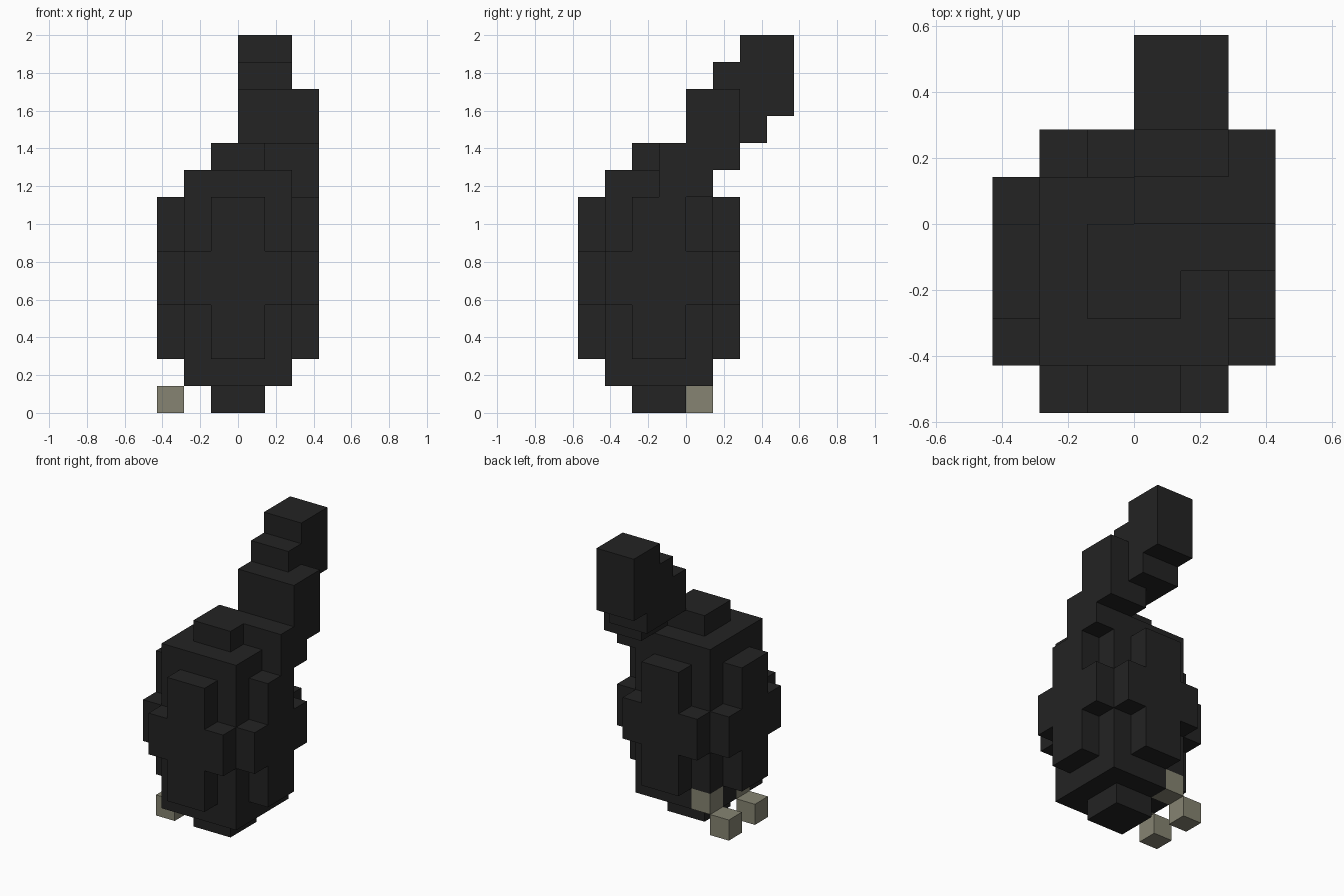
import bpy
import bmesh
import math
from itertools import product
from mathutils import Vector

cube = bpy.data.objects.get("Cube")
if cube:
    bpy.data.objects.remove(cube, do_unlink=True)

U = 2 / 14  # edge of one block


def material(name, rgb):
    m = bpy.data.materials.new(name)
    m.use_nodes = True
    m.diffuse_color = (*rgb, 1)
    m.node_tree.nodes["Principled BSDF"].inputs["Base Color"].default_value = (*rgb, 1)
    return m


BLACK = material("charcoal", (0.0168, 0.0168, 0.0168))
GREY = material("warm_grey", (0.238, 0.231, 0.168))


def box(x, y, z):
    """Cells of a block from (min, max) ranges, in block units."""
    return set(product(range(*x), range(*y), range(*z)))


def cross(axis, side):
    """Cross-shaped panel, one block thick, on one side of the torso."""
    if axis == "y":
        return box((-1, 1), side, (2, 8)) | box((-2, 2), side, (4, 6))
    return box(side, (-2, 0), (2, 8)) | box(side, (-3, 1), (4, 6))


# Feet: a toe block on the ground and an ankle block set into the torso
feet = {
    "front_foot": box((-3, -2), (-2, -1), (0, 1)) | box((-2, -1), (-2, -1), (1, 2)),
    "back_foot": box((-3, -2), (0, 1), (0, 1)) | box((-2, -1), (0, 1), (1, 2)),
}

parts = {
    # Rounded body: core, panels on four sides, caps above and below
    "torso": box((-2, 2), (-3, 1), (1, 9)) - set.union(*feet.values()),
    "front_panel": cross("y", (-4, -3)),
    "back_panel": cross("y", (1, 2)),
    "left_panel": cross("x", (2, 3)),
    "right_panel": cross("x", (-3, -2)),
    "top_cap": box((-1, 1), (-2, 0), (9, 10)),
    "bottom_cap": box((-1, 1), (-2, 0), (0, 1)),
    # Stepped limb rising to the back
    "limb_base": box((2, 3), (-1, 1), (8, 9)) | box((1, 3), (-1, 2), (9, 10)),
    "limb_lower": box((0, 3), (0, 2), (10, 12)),
    "limb_middle": box((0, 2), (1, 3), (10, 13)) - box((0, 3), (0, 2), (10, 12)),
    "limb_tip": box((0, 2), (2, 4), (11, 14)) - box((0, 2), (1, 3), (10, 13)),
    **feet,
}
filled = set.union(*parts.values())


def build(name, cells, mat):
    """Make one object from the outward faces of its cells."""
    bm = bmesh.new()
    for cell in sorted(cells):
        for axis, sign in product(range(3), (-1, 1)):
            n = [0, 0, 0]
            n[axis] = sign
            if tuple(c + d for c, d in zip(cell, n)) in filled:
                continue
            n = Vector(n)
            a = Vector((n.y, n.z, n.x))
            b = n.cross(a)
            mid = Vector(cell) + Vector((0.5, 0.5, 0.5)) + n / 2
            bm.faces.new([bm.verts.new((mid + (a * i + b * j) / 2) * U)
                          for i, j in ((-1, -1), (1, -1), (1, 1), (-1, 1))])
    # Join the squares into large flat faces
    bmesh.ops.remove_doubles(bm, verts=bm.verts, dist=1e-4)
    bmesh.ops.dissolve_limit(bm, angle_limit=math.radians(1),
                             verts=bm.verts, edges=bm.edges)
    mesh = bpy.data.meshes.new(name)
    bm.to_mesh(mesh)
    bm.free()
    mesh.materials.append(mat)
    obj = bpy.data.objects.new(name, mesh)
    bpy.context.collection.objects.link(obj)


for name, cells in parts.items():
    build(name, cells, GREY if name in feet else BLACK)
